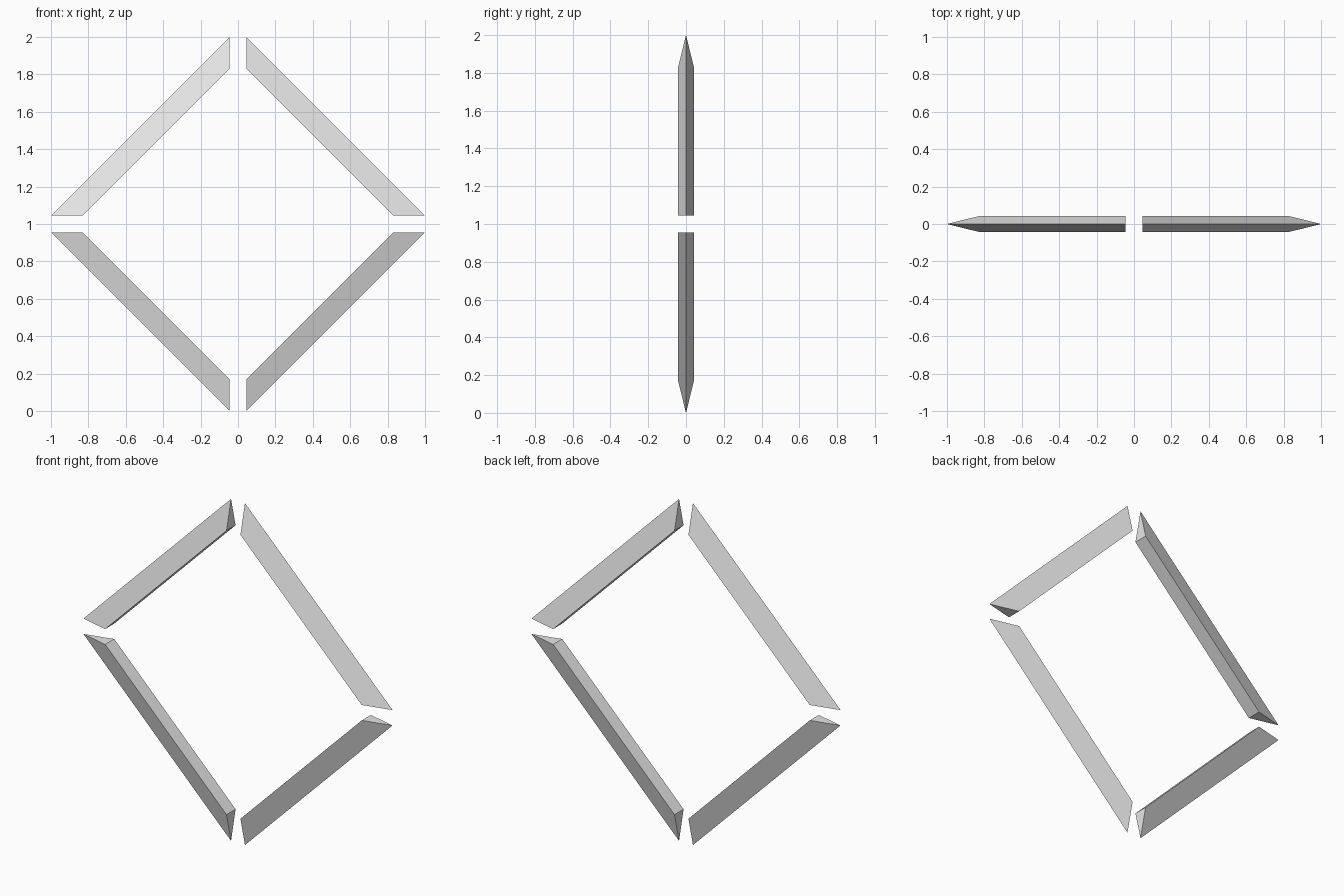
import bpy, bmesh

if "Cube" in bpy.data.objects:
    bpy.data.objects.remove(bpy.data.objects["Cube"])

GAP = 0.045      # half of the slot between bars
INNER = 0.83     # reach of the inner edges
HALF_Y = 0.042   # half thickness along the inner face

grey = bpy.data.materials.new("light_grey")
grey.diffuse_color = (0.8, 0.8, 0.8, 1)
grey.use_nodes = True
grey.node_tree.nodes["Principled BSDF"].inputs["Base Color"].default_value = grey.diffuse_color


def wedge_bar(name, sx, sz):
    """Triangular bar: sharp edge outside, flat face inside, mitred ends."""
    bm = bmesh.new()
    section = [(1.0, 0), (INNER, -HALF_Y), (INNER, HALF_Y)]
    side = [bm.verts.new((sx * r, y, 1 + sz * GAP)) for r, y in section]
    tip = [bm.verts.new((sx * GAP, y, 1 + sz * r)) for r, y in section]
    bm.faces.new(side)
    bm.faces.new(tip)
    for i in range(3):
        j = (i + 1) % 3
        bm.faces.new((side[i], side[j], tip[j], tip[i]))
    bmesh.ops.recalc_face_normals(bm, faces=bm.faces)
    mesh = bpy.data.meshes.new(name)
    bm.to_mesh(mesh)
    bm.free()
    mesh.materials.append(grey)
    bpy.context.collection.objects.link(bpy.data.objects.new(name, mesh))


# Four bars forming the diamond
for vert, sz in (("upper", 1), ("lower", -1)):
    for horiz, sx in (("left", -1), ("right", 1)):
        wedge_bar(f"{vert}_{horiz}_bar", sx, sz)
